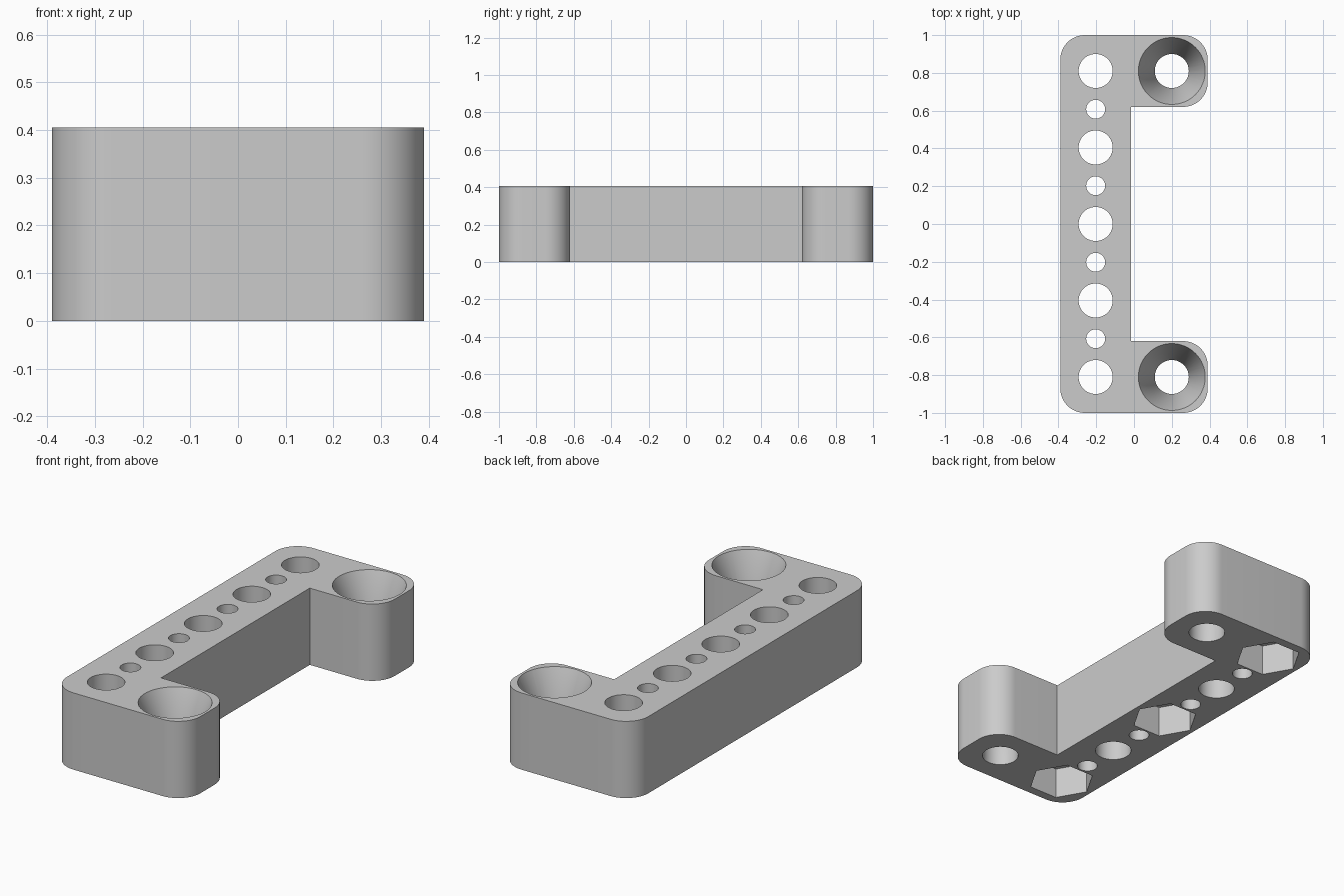
import bpy, bmesh, math
from mathutils import Matrix, Vector

if "Cube" in bpy.data.objects:
    bpy.data.objects.remove(bpy.data.objects["Cube"], do_unlink=True)

HEIGHT, PITCH, RADIUS = 0.405, 0.405, 0.13
ROW_X, ARM_X = -0.203, 0.2
HOLE_R, PIN_R, HEX_R, SINK_R = 0.09, 0.05, 0.165, 0.177
HEX_DEPTH, SINK_DEPTH = 0.165, 0.22

grey = bpy.data.materials.new("light grey")
grey.use_nodes = True
grey.diffuse_color = (0.6, 0.6, 0.6, 1)
grey.node_tree.nodes["Principled BSDF"].inputs["Base Color"].default_value = (0.6, 0.6, 0.6, 1)


def make_object(name, bm):
    bmesh.ops.recalc_face_normals(bm, faces=bm.faces)
    mesh = bpy.data.meshes.new(name)
    bm.to_mesh(mesh)
    bm.free()
    mesh.materials.append(grey)
    obj = bpy.data.objects.new(name, mesh)
    bpy.context.collection.objects.link(obj)
    return obj


def add_cone(bm, x, y, z0, z1, r0, r1, sides=64):
    bmesh.ops.create_cone(bm, cap_ends=True, segments=sides, radius1=r0, radius2=r1,
                          depth=z1 - z0, matrix=Matrix.Translation((x, y, (z0 + z1) / 2)))


def rounded(corners, steps=16):
    """Outline with a tangent arc at each corner marked as round."""
    points = []
    for i, (x, y, is_round) in enumerate(corners):
        here = Vector((x, y))
        if not is_round:
            points.append(here)
            continue
        before = (Vector(corners[i - 1][:2]) - here).normalized()
        after = (Vector(corners[(i + 1) % len(corners)][:2]) - here).normalized()
        centre = here + (before + after) * RADIUS
        for s in range(steps + 1):
            a = s / steps * math.pi / 2
            points.append(centre - after * RADIUS * math.cos(a) - before * RADIUS * math.sin(a))
    return points


# Bracket body: a long beam with an arm at each end
corners = [(-0.39, -1, True), (0.39, -1, True), (0.39, -0.62, True), (-0.015, -0.62, False),
           (-0.015, 0.62, False), (0.39, 0.62, True), (0.39, 1, True), (-0.39, 1, True)]
bm = bmesh.new()
base = bm.faces.new([bm.verts.new((p.x, p.y, 0)) for p in rounded(corners)])
walls = bmesh.ops.extrude_face_region(bm, geom=[base])
bmesh.ops.translate(bm, vec=(0, 0, HEIGHT),
                    verts=[v for v in walls["geom"] if isinstance(v, bmesh.types.BMVert)])
bracket = make_object("bracket", bm)

# Through holes: alternating wide and narrow along the beam, one in each arm
bm = bmesh.new()
for i in range(-4, 5):
    r = HOLE_R if i % 2 == 0 else PIN_R
    add_cone(bm, ROW_X, i * PITCH / 2, -0.1, HEIGHT + 0.1, r, r)
for side in (-1, 1):
    add_cone(bm, ARM_X, side * 2 * PITCH, -0.1, HEIGHT + 0.1, HOLE_R, HOLE_R)
holes = make_object("hole_cutter", bm)

# Hexagonal nut pockets underneath and countersinks on the arms
bm = bmesh.new()
for i in (-2, 0, 2):
    start = len(bm.verts)
    add_cone(bm, 0, 0, -0.1, HEX_DEPTH, HEX_R, HEX_R, 6)
    bm.verts.ensure_lookup_table()
    hexagon = bm.verts[start:]
    # turn the hexagon so that a point faces along x
    first = max(hexagon, key=lambda v: v.co.x)
    turn = -math.atan2(first.co.y, first.co.x)
    bmesh.ops.rotate(bm, verts=hexagon, cent=(0, 0, 0), matrix=Matrix.Rotation(turn, 3, "Z"))
    bmesh.ops.translate(bm, verts=hexagon, vec=(ROW_X, i * PITCH, 0))
over = 0.02
flare = (SINK_R - HOLE_R) / SINK_DEPTH * over
for side in (-1, 1):
    add_cone(bm, ARM_X, side * 2 * PITCH, HEIGHT - SINK_DEPTH, HEIGHT + over,
             HOLE_R, SINK_R + flare)
pockets = make_object("pocket_cutter", bm)

# Cut everything out, then discard the cutters
for cutter in (holes, pockets):
    cutter.hide_render = True
    mod = bracket.modifiers.new(cutter.name, "BOOLEAN")
    mod.operation, mod.solver, mod.object = "DIFFERENCE", "EXACT", cutter
graph = bpy.context.evaluated_depsgraph_get()
bracket_mesh = bpy.data.meshes.new_from_object(bracket.evaluated_get(graph))
bracket.modifiers.clear()
bracket.data = bracket_mesh
for cutter in (holes, pockets):
    bpy.data.objects.remove(cutter, do_unlink=True)

# Smooth arcs and bores, sharp rims
bpy.ops.object.select_all(action="DESELECT")
bracket.select_set(True)
bpy.context.view_layer.objects.active = bracket
bpy.ops.object.shade_smooth_by_angle(angle=math.radians(30))
